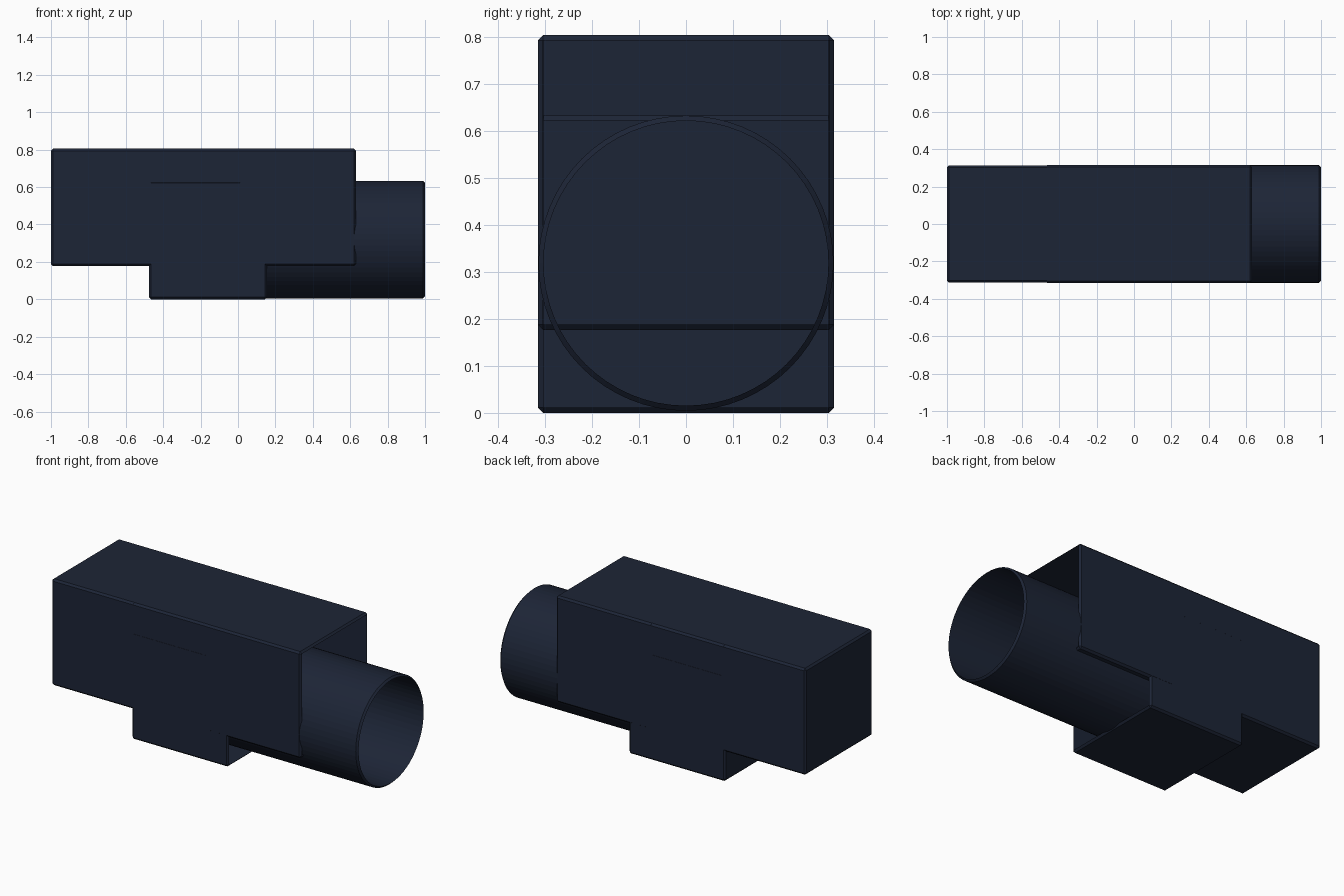
import bpy, bmesh, math
from mathutils import Matrix

if "Cube" in bpy.data.objects:
    bpy.data.objects.remove(bpy.data.objects["Cube"])

navy = bpy.data.materials.new("navy")
navy.diffuse_color = (0.012, 0.018, 0.037, 1)
navy.use_nodes = True
navy.node_tree.nodes["Principled BSDF"].inputs["Base Color"].default_value = navy.diffuse_color
EDGE = 0.011  # chamfer width and wall thickness


def finish(bm, name):
    bmesh.ops.recalc_face_normals(bm, faces=bm.faces)
    mesh = bpy.data.meshes.new(name)
    bm.to_mesh(mesh)
    bm.free()
    mesh.materials.append(navy)
    obj = bpy.data.objects.new(name, mesh)
    bpy.context.collection.objects.link(obj)
    return obj


def hollow(bm, faces, depth):
    # push a face along -x to hollow the shape out
    ext = bmesh.ops.extrude_face_region(bm, geom=faces)
    verts = [g for g in ext["geom"] if isinstance(g, bmesh.types.BMVert)]
    bmesh.ops.delete(bm, geom=faces, context='FACES_ONLY')
    bmesh.ops.translate(bm, verts=verts, vec=(-depth, 0, 0))


def end_faces(bm, sign):
    return [f for f in bm.faces if f.normal.x * sign > 0.99]


def open_box(name, x0, x1, z0, z1, half):
    # chamfered box, closed at -x and open at +x
    bm = bmesh.new()
    m = Matrix.Translation(((x0 + x1) / 2, 0, (z0 + z1) / 2)) @ Matrix.Diagonal((x1 - x0, 2 * half, z1 - z0, 1))
    bmesh.ops.create_cube(bm, size=1, matrix=m)
    bmesh.ops.bevel(bm, geom=bm.edges[:], offset=EDGE, segments=1, affect='EDGES')
    bm.normal_update()
    hollow(bm, end_faces(bm, 1), x1 - x0 - 2 * EDGE)
    return finish(bm, name)


def pipe(name, x0, x1, z, radius, sides=64):
    # round tube with chamfered rims
    bm = bmesh.new()
    m = Matrix.Translation(((x0 + x1) / 2, 0, z)) @ Matrix.Rotation(math.pi / 2, 4, 'Y')
    bmesh.ops.create_cone(bm, cap_ends=True, segments=sides, radius1=radius, radius2=radius,
                          depth=x1 - x0, matrix=m)
    bm.normal_update()
    rims = {e for s in (-1, 1) for f in end_faces(bm, s) for e in f.edges}
    bmesh.ops.bevel(bm, geom=list(rims), offset=EDGE, segments=1, affect='EDGES')
    bm.normal_update()
    hollow(bm, end_faces(bm, 1), x1 - x0 - 2 * EDGE)
    return finish(bm, name)


# three upper boxes in a row, overlapping each other
open_box("rear_box", -1.0, -0.37, 0.177, 0.805, 0.3140)
open_box("middle_box", -0.475, 0.155, 0.177, 0.805, 0.3145)
open_box("front_box", 0.0, 0.63, 0.177, 0.805, 0.3155)

# lower box that carries the tube
open_box("lower_box", -0.475, 0.155, 0.0, 0.634, 0.3150)

# round tube sticking out at +x
pipe("round_tube", -0.46, 1.0, 0.319, 0.3145)
